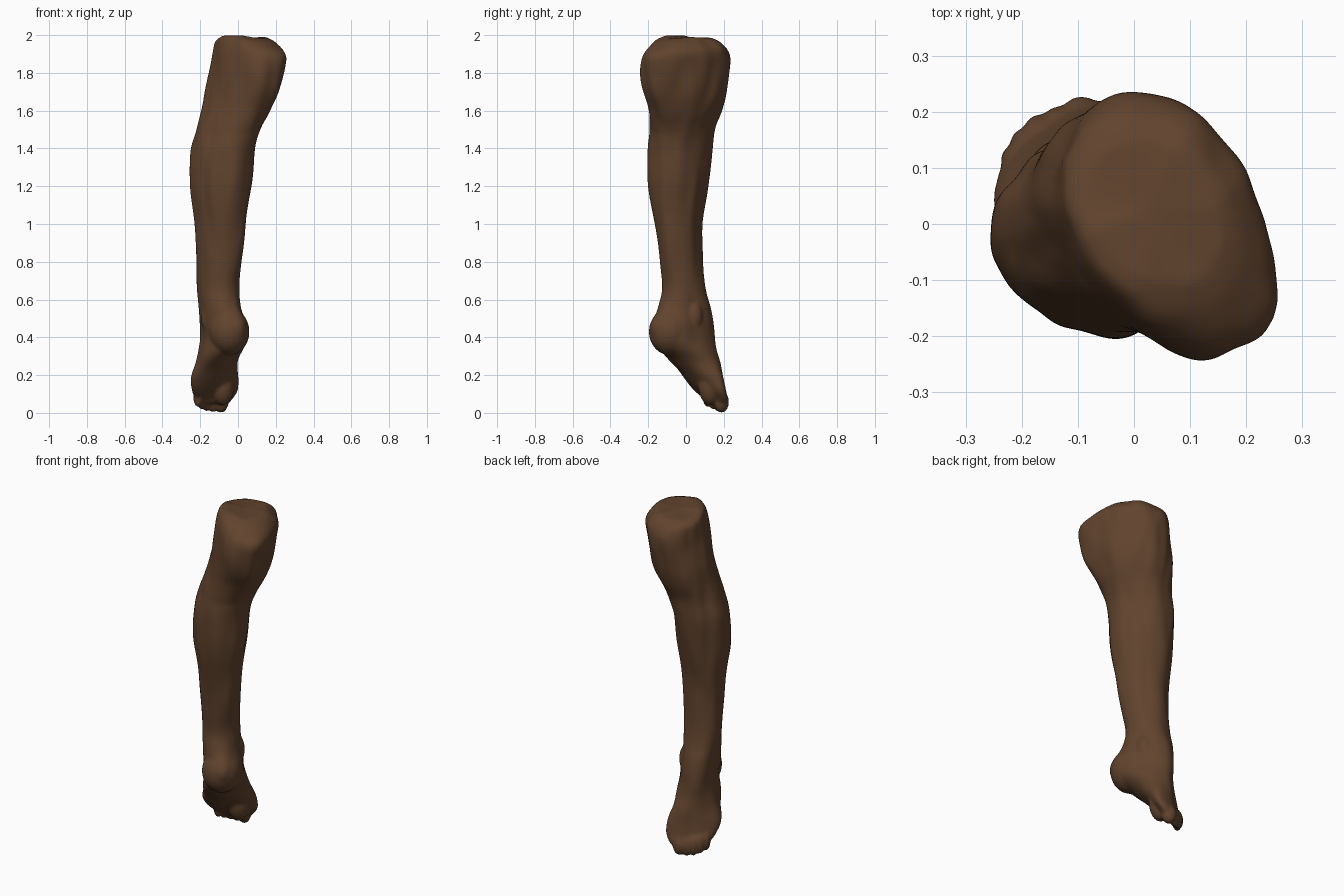
import bpy, bmesh, math
from mathutils import Vector, Matrix, noise

if "Cube" in bpy.data.objects:
    bpy.data.objects.remove(bpy.data.objects["Cube"])

# Leg sections: z, x min, x max, y min, y max, diagonal skew
SECTIONS = [
    (2.00, -0.095, 0.15, -0.10, 0.16, -0.25),
    (1.985, -0.125, 0.19, -0.155, 0.205, -0.28),
    (1.93, -0.138, 0.24, -0.205, 0.238, -0.3),
    (1.83, -0.152, 0.23, -0.215, 0.243, -0.3),
    (1.70, -0.18, 0.20, -0.205, 0.232, -0.28),
    (1.60, -0.202, 0.165, -0.193, 0.205, -0.22),
    (1.50, -0.23, 0.12, -0.194, 0.168, -0.18),
    (1.38, -0.267, 0.085, -0.204, 0.148, -0.2),
    (1.20, -0.264, 0.07, -0.199, 0.122, -0.2),
    (1.00, -0.238, 0.043, -0.167, 0.095, -0.25),
    (0.80, -0.22, 0.018, -0.135, 0.09, -0.2),
    (0.66, -0.215, 0.005, -0.12, 0.105, -0.15),
    (0.56, -0.21, 0.015, -0.15, 0.13, -0.3),
    (0.47, -0.205, 0.05, -0.185, 0.14, -0.42),
    (0.40, -0.20, 0.05, -0.175, 0.145, -0.4),
    (0.34, -0.205, 0.03, -0.14, 0.155, -0.15),
    (0.27, -0.22, -0.002, -0.08, 0.178, 0.25),
    (0.19, -0.247, 0.00, -0.015, 0.197, 0.55),
    (0.12, -0.245, -0.003, 0.045, 0.212, 0.65),
    (0.075, -0.228, -0.027, 0.095, 0.22, 0.65),
    (0.05, -0.20, -0.05, 0.12, 0.21, 0.62),
]
SIDES, STEPS = 96, 6


def blend(a, b, c, d, t):
    """Smooth curve between b and c."""
    return tuple(q + 0.5 * t * (r - p + t * (2 * p - 5 * q + 4 * r - s + t * (3 * (q - r) + s - p)))
                 for p, q, r, s in zip(a, b, c, d))


def lobe(angle, degrees, power):
    return max(0.0, math.cos(angle - math.radians(degrees))) ** power


def hump(z, centre, width, power=2):
    return max(0.0, 1 - ((z - centre) / width) ** 2) ** power


def add_ring(bm, sec):
    z, x0, x1, y0, y1, skew = sec
    hx, hy, cx, cy = (x1 - x0) / 2, (y1 - y0) / 2, (x0 + x1) / 2, (y0 + y1) / 2
    ring = []
    for i in range(SIDES):
        a = 2 * math.pi * i / SIDES
        dx = hx * math.cos(a)
        dy = hy * (skew * math.cos(a) + math.sqrt(1 - skew * skew) * math.sin(a))
        x, y, ang = cx + dx, cy + dy, math.atan2(dy, dx)
        # muscle and tendon relief, stretched along the leg
        k = 1 + 0.07 * noise.noise(Vector((x * 14, y * 14, z * 3.5)))
        # bulge at the upper back, flats along the shin and side
        k += 0.17 * lobe(ang, -51, 6) * hump(z, 1.80, 0.32, 1)
        k -= 0.12 * lobe(ang, 135, 4) * hump(z, 1.5, 0.85, 1)
        k -= 0.08 * lobe(ang, -130, 4) * hump(z, 1.35, 0.5)
        x, y = cx + dx * k, cy + dy * k
        # cap slopes gently down at both ends of its long axis
        top = min(1.0, max(0.0, (z - 1.8) / 0.2))
        drop = top * (0.17 * max(0.0, x - y - 0.12) + 0.2 * max(0.0, y - x - 0.06)
                      + 0.12 * max(0.0, x + y - 0.1))
        ring.append(bm.verts.new((x, y, z - drop)))
    return ring


def blob(bm, centre, radii, turn=0.0):
    m = Matrix.Translation(centre) @ Matrix.Rotation(turn, 4, 'Z') @ Matrix.Diagonal((*radii, 1))
    bmesh.ops.create_uvsphere(bm, u_segments=24, v_segments=16, radius=1, matrix=m)


bm = bmesh.new()

# leg and foot loft
rings = []
n = len(SECTIONS)
for i in range(n - 1):
    four = [SECTIONS[min(max(i + k, 0), n - 1)] for k in (-1, 0, 1, 2)]
    rings += [add_ring(bm, blend(*four, s / STEPS)) for s in range(STEPS)]
rings.append(add_ring(bm, SECTIONS[-1]))
for r0, r1 in zip(rings, rings[1:]):
    for i in range(SIDES):
        j = (i + 1) % SIDES
        bm.faces.new((r0[i], r1[i], r1[j], r0[j]))
# end caps as fans
for ring in (rings[0], rings[-1][::-1]):
    mid = bm.verts.new(sum((v.co for v in ring), Vector()) / SIDES)
    for i in range(SIDES):
        bm.faces.new((ring[i], ring[(i + 1) % SIDES], mid))

# heel and ankle bones
blob(bm, (-0.047, -0.085, 0.43), (0.108, 0.112, 0.125))
blob(bm, (-0.145, -0.04, 0.50), (0.05, 0.05, 0.085))
blob(bm, (-0.044, 0.041, 0.51), (0.05, 0.05, 0.09))

# ball of the foot on the big toe side
blob(bm, (-0.082, 0.128, 0.15), (0.064, 0.064, 0.11))

# toes, from big to little
for i in range(5):
    t = i / 4
    arc = math.sin(math.pi * t) * 0.016
    r = 0.038 if i == 0 else 0.029 - 0.001 * i
    pos = (-0.09 - 0.122 * t - arc, 0.188 - 0.075 * t + arc, 0.058 + 0.03 * t * t)
    blob(bm, pos, (r, r * 1.1, 0.058), math.radians(45))

bmesh.ops.recalc_face_normals(bm, faces=bm.faces)
mesh = bpy.data.meshes.new("lower_leg")
bm.to_mesh(mesh)
bm.free()
leg = bpy.data.objects.new("lower_leg", mesh)
bpy.context.collection.objects.link(leg)

# fuse the parts into one skin
fuse = leg.modifiers.new("fuse", 'REMESH')
fuse.mode = 'VOXEL'
fuse.voxel_size = 0.008
fuse.use_smooth_shade = True
soft = leg.modifiers.new("soften", 'SMOOTH')
soft.factor = 0.5
soft.iterations = 8

skin = bpy.data.materials.new("brown_skin")
skin.diffuse_color = (0.12, 0.057, 0.027, 1)
skin.use_nodes = True
skin.node_tree.nodes["Principled BSDF"].inputs["Base Color"].default_value = skin.diffuse_color
mesh.materials.append(skin)
for p in mesh.polygons:
    p.use_smooth = True
